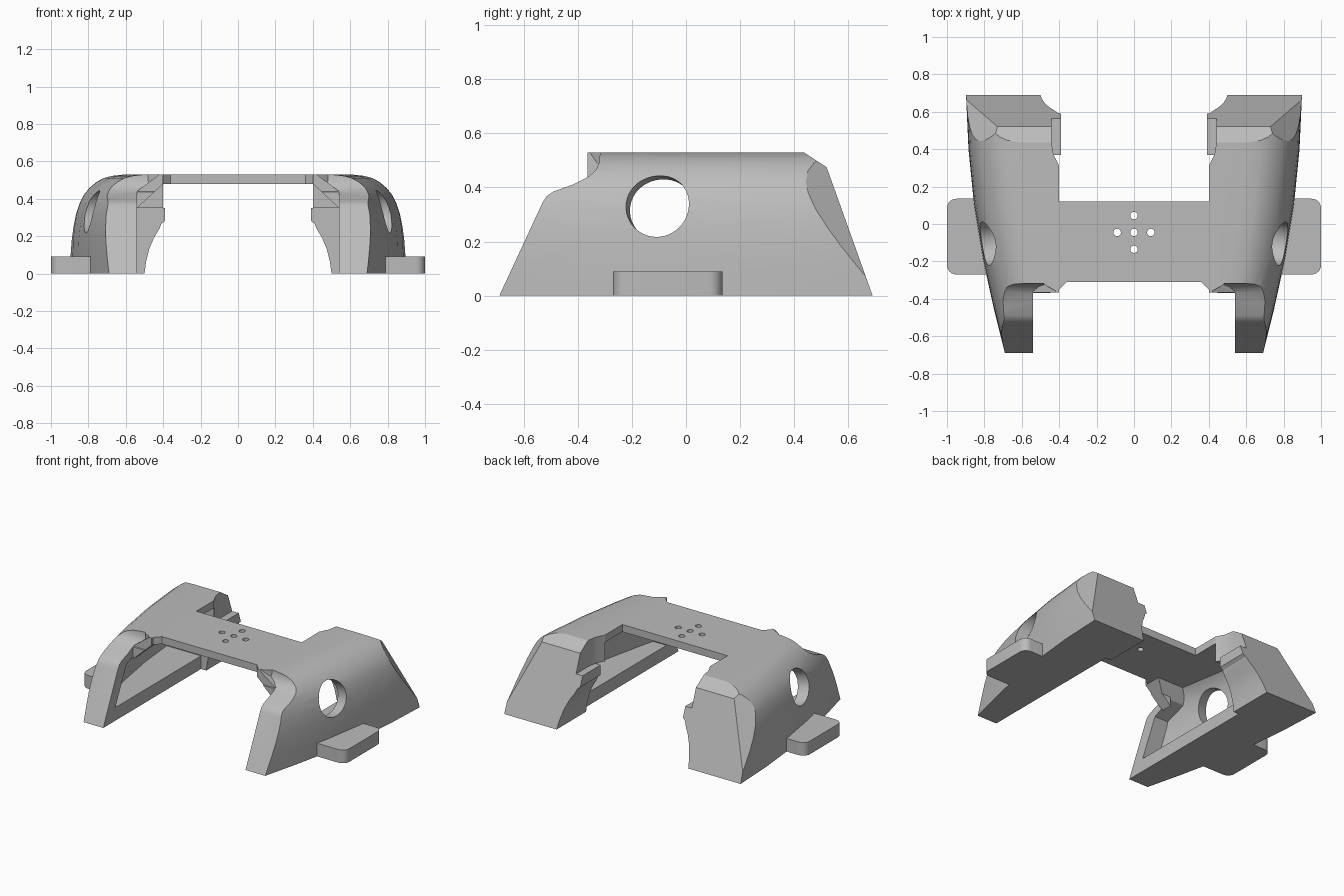
import bpy, bmesh, math
from mathutils import Vector

if "Cube" in bpy.data.objects:
    bpy.data.objects.remove(bpy.data.objects["Cube"])

grey = bpy.data.materials.new("matte grey")
grey.diffuse_color = (0.5, 0.5, 0.5, 1)
grey.use_nodes = True
grey.node_tree.nodes["Principled BSDF"].inputs["Base Color"].default_value = grey.diffuse_color


def finish(bm, name):
    bmesh.ops.recalc_face_normals(bm, faces=bm.faces)
    me = bpy.data.meshes.new(name)
    bm.to_mesh(me)
    bm.free()
    ob = bpy.data.objects.new(name, me)
    bpy.context.collection.objects.link(ob)
    me.materials.append(grey)
    return ob


def loft(rings, name, cut=None):
    """Closed skin through equal-length rings, optionally trimmed by a plane."""
    bm = bmesh.new()
    vs = [[bm.verts.new(p) for p in r] for r in rings]
    n = len(rings[0])
    for a, b in zip(vs, vs[1:]):
        for i in range(n):
            j = (i + 1) % n
            bm.faces.new((a[i], a[j], b[j], b[i]))
    bm.faces.new(vs[0])
    bm.faces.new(vs[-1])
    if cut:
        bmesh.ops.bisect_plane(bm, geom=bm.verts[:] + bm.edges[:] + bm.faces[:],
                               plane_co=cut[0], plane_no=cut[1], clear_outer=True)
        bmesh.ops.holes_fill(bm, edges=[e for e in bm.edges if e.is_boundary], sides=0)
    return finish(bm, name)


def prism(pts, axis, lo, hi, name):
    """Extrude a 2D outline along x, y or z."""
    def put(p, t):
        return {"x": (t, p[0], p[1]), "y": (p[0], t, p[1]), "z": (p[0], p[1], t)}[axis]
    return loft([[put(p, t) for p in pts] for t in (lo, hi)], name)


def boolean(ob, tool, op):
    m = ob.modifiers.new("cut", "BOOLEAN")
    m.operation, m.object, m.solver = op, tool, "EXACT"
    dg = bpy.context.evaluated_depsgraph_get()
    me = bpy.data.meshes.new_from_object(ob.evaluated_get(dg))
    ob.modifiers.clear()
    ob.data = me
    bpy.data.objects.remove(tool)


def cylinder(r, depth, loc, direction, segs):
    bm = bmesh.new()
    bmesh.ops.create_cone(bm, cap_ends=True, segments=segs, radius1=r, radius2=r, depth=depth)
    rot = Vector(direction).to_track_quat("Z", "Y").to_matrix().to_4x4()
    rot.translation = loc
    bm.transform(rot)
    return finish(bm, "drill")


def smooth(ob):
    bpy.ops.object.select_all(action="DESELECT")
    ob.select_set(True)
    bpy.context.view_layer.objects.active = ob
    bpy.ops.object.shade_smooth_by_angle(angle=math.radians(25))


def mirror(ob):
    ob.modifiers.new("mirror", "MIRROR").use_axis = (True, False, False)


# Outer shell: plan line of the wall and how far it leans in with height
PLAN = [(-.75, .675), (-.69, .69), (-.45, .75), (-.2, .805), (.1, .855),
        (.4, .885), (.69, .898), (.75, .9)]
LEAN = [(0, 0), (.1, .001), (.18, .004), (.25, .011), (.32, .023), (.38, .042), (.42, .062),
        (.46, .095), (.49, .133), (.51, .17), (.522, .21), (.53, .28)]


def shell(inner, offset, name, cut=None):
    return loft([[(inner, y, 0)] + [(w - d - offset, y, z) for z, d in LEAN] + [(inner, y, .53)]
                 for y, w in PLAN], name, cut)


# Side pod with its bevelled rear corner
pod = shell(.39, 0, "side_pod", ((.89, .665, .08), (.0338, .0253, .023)))
boolean(pod, prism([(-.69, 0), (-.53, .345), (-.515, .368), (-.49, .385), (-.42, .41), (-.36, .44),
                    (-.333, .465), (-.32, .495), (-.315, .6), (.435, .6), (.435, .53), (.52, .475),
                    (.69, 0)], "x", .2, 1.1, "side_profile"), "INTERSECT")

# Hollow inside with floor, front leg and rear block left standing
cavity = shell(.3, .08, "cavity")
boolean(cavity, prism([(-.56, .09), (-.44, .34), (-.3, .40), (-.24, .48), (.31, .48), (.31, .35),
                       (.37, .35), (.37, .09)], "x", .2, 1.1, "cavity_profile"), "INTERSECT")
boolean(pod, cavity, "DIFFERENCE")

# Inner edge trims: middle, front leg, rear block, rear top
boolean(pod, prism([(.2, -.1), (.54, -.1), (.54, .35), (.40, .48), (.2, .48)],
                   "y", -.8, .31, "trim"), "DIFFERENCE")
boolean(pod, prism([(.2, -.1), (.54, -.1), (.54, .35), (.2, .35)],
                   "y", .30, .37, "trim"), "DIFFERENCE")
boolean(pod, prism([(.2, -.1), (.54, -.1), (.54, .7), (.2, .7)],
                   "y", -.8, -.37, "trim"), "DIFFERENCE")
boolean(pod, prism([(.2, -.1), (.5, -.1), (.5, 0), (.492, .06), (.475, .13), (.45, .19), (.42, .24),
                    (.41, .265), (.38, .29), (.2, .29)], "y", .36, .9, "trim"), "DIFFERENCE")
boolean(pod, prism([(.2, -.5), (.40, -.5), (.40, .31), (.43, .37), (.44, .43), (.44, .9), (.2, .9)],
                   "z", .35, .7, "trim"), "DIFFERENCE")

# Round opening through the wall
boolean(pod, cylinder(.118, .36, (.80, -.107, .335), (1, -.2, .2), 48), "DIFFERENCE")
smooth(pod)
mirror(pod)

# Diagonal brace from the front leg to the deck
brace = prism([(.54, .35), (.40, .48), (.40, .53), (.42, .53), (.54, .44)],
              "y", -.365, -.29, "front_brace")
mirror(brace)

# Mounting tab with rounded outer corners
r = .05
outline = [(.72, -.27)]
for cy, a0 in ((-.27 + r, -90), (.135 - r, 0)):
    for k in range(7):
        a = math.radians(a0 + 15 * k)
        outline.append((1 - r + r * math.cos(a), cy + r * math.sin(a)))
outline.append((.72, .135))
tab = prism(outline, "z", 0, .09, "mounting_tab")
smooth(tab)
mirror(tab)

# Deck plate with five small holes
half = [(.40, .12), (.40, -.30), (.50, -.30), (.47, -.33), (.41, -.362), (.36, -.31)]
deck = prism(half + [(-x, y) for x, y in reversed(half)], "z", .48, .53, "deck_plate")
for x, y in ((0, .045), (0, -.045), (0, -.135), (.09, -.045), (-.09, -.045)):
    boolean(deck, cylinder(.02, .3, (x, y, .5), (0, 0, 1), 24), "DIFFERENCE")
smooth(deck)
